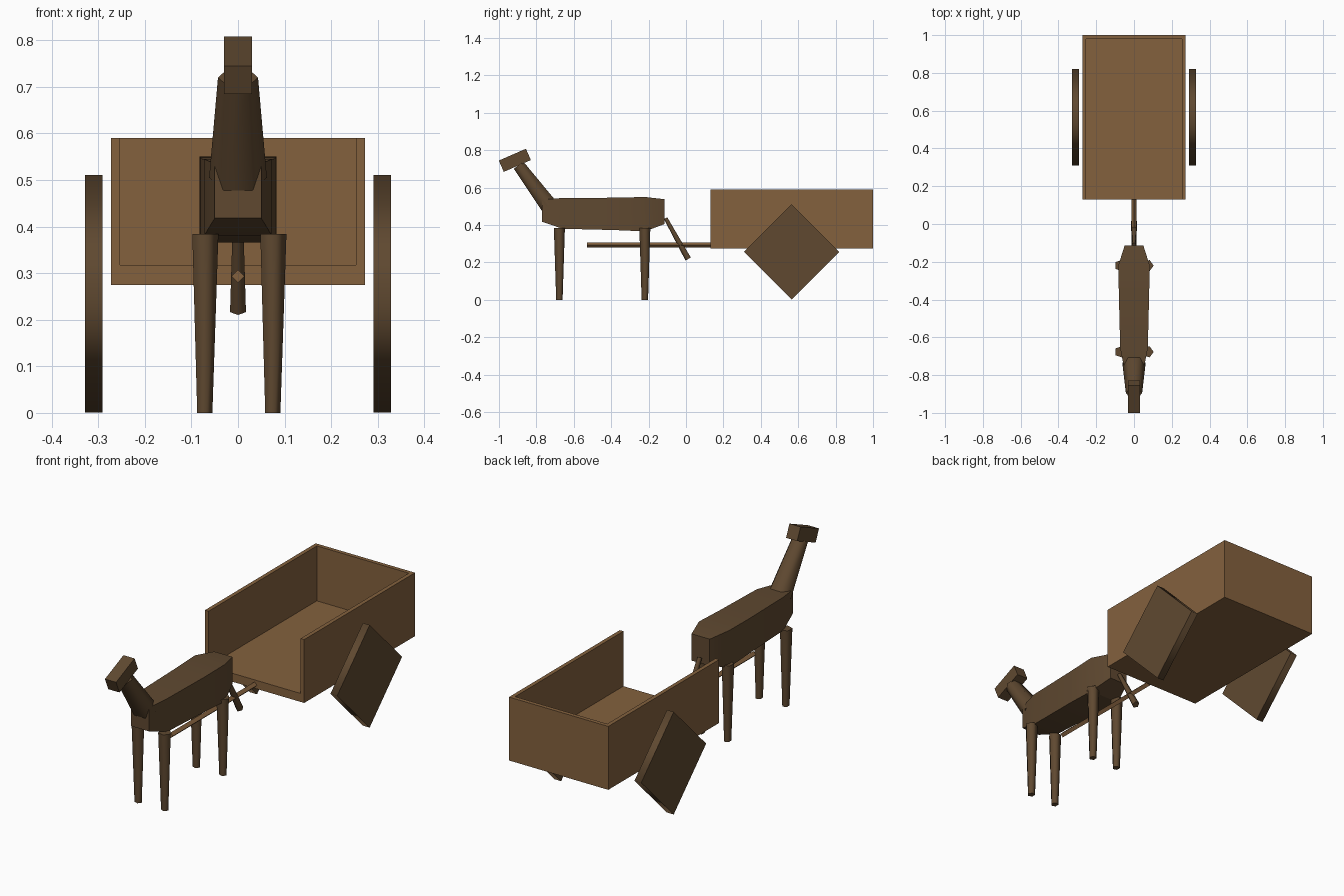
import bpy
import bmesh
import math
from mathutils import Vector, Matrix

if "Cube" in bpy.data.objects:
    bpy.data.objects.remove(bpy.data.objects["Cube"], do_unlink=True)


def material(name, rgb):
    m = bpy.data.materials.new(name)
    m.use_nodes = True
    m.diffuse_color = (*rgb, 1)
    m.node_tree.nodes["Principled BSDF"].inputs["Base Color"].default_value = (*rgb, 1)
    return m


light_wood = material("light wood", (0.23, 0.12, 0.048))
dark_brown = material("dark brown", (0.115, 0.066, 0.03))


def finish(name, bm, mat):
    bmesh.ops.recalc_face_normals(bm, faces=bm.faces)
    mesh = bpy.data.meshes.new(name)
    bm.to_mesh(mesh)
    bm.free()
    mesh.materials.append(mat)
    obj = bpy.data.objects.new(name, mesh)
    bpy.context.collection.objects.link(obj)
    return obj


def loft(name, rings, mat, smooth=False):
    """Skin a list of rings and close both ends with flat caps."""
    bm = bmesh.new()
    loops = [[bm.verts.new(p) for p in ring] for ring in rings]
    n = len(loops[0])
    for a, b in zip(loops, loops[1:]):
        for i in range(n):
            j = (i + 1) % n
            bm.faces.new((a[i], a[j], b[j], b[i])).smooth = smooth
    bm.faces.new(loops[0])
    bm.faces.new(loops[-1])
    return finish(name, bm, mat)


def rod(name, start, end, r0, r1, sides, mat, u=(1, 0, 0), depth=1.0, smooth=True):
    """Tapered prism from start to end with one corner along u."""
    start, end, u = Vector(start), Vector(end), Vector(u).normalized()
    v = (end - start).normalized().cross(u) * depth
    turns = [math.tau * i / sides for i in range(sides)]
    rings = [[c + r * (math.cos(t) * u + math.sin(t) * v) for t in turns]
             for c, r in ((start, r0), (end, r1))]
    return loft(name, rings, mat, smooth)


def box(name, centre, size, mat, tilt=0.0):
    bm = bmesh.new()
    place = (Matrix.Translation(centre) @ Matrix.Rotation(tilt, 4, "X")
             @ Matrix.Diagonal((*size, 1)))
    bmesh.ops.create_cube(bm, size=1, matrix=place)
    return finish(name, bm, mat)


# Cart: floor, side walls and back wall, open towards the animal
box("cart_floor", (0, 0.565, 0.296), (0.546, 0.87, 0.042), light_wood)
box("cart_back_wall", (0, 0.99, 0.4535), (0.506, 0.02, 0.273), light_wood)
for side, s in (("left", 1), ("right", -1)):
    box(f"cart_{side}_wall", (s * 0.263, 0.565, 0.4535), (0.02, 0.87, 0.273), light_wood)
    rod(f"{side}_wheel", (s * 0.291, 0.565, 0.256), (s * 0.328, 0.565, 0.256),
        0.255, 0.255, 4, dark_brown, u=(0, 1, 0))

# Drawbar
rod("drawbar", (0, 0.13, 0.293), (0, -0.53, 0.293), 0.014, 0.014, 4, light_wood, smooth=False)

# Body: stations of y, half width, underside and back height
stations = [(-0.77, 0.05, 0.418, 0.535), (-0.66, 0.073, 0.38, 0.545),
            (-0.38, 0.08, 0.373, 0.546), (-0.22, 0.083, 0.366, 0.55),
            (-0.115, 0.05, 0.405, 0.538)]
body = loft("body", [[(-w, y, lo), (w, y, lo), (w, y, hi), (-w, y, hi)]
                     for y, w, lo, hi in stations], dark_brown, smooth=True)
body.data.set_sharp_from_angle(angle=math.radians(20))

# Neck and head
rod("neck", (0, -0.735, 0.505), (0, -0.895, 0.72), 0.062, 0.043, 6, dark_brown, depth=0.85)
box("head", (0, -0.915, 0.746), (0.061, 0.158, 0.066), dark_brown, math.radians(23.5))

# Legs
for end, y in (("front", -0.677), ("rear", -0.22)):
    for side, x in (("left", 0.073), ("right", -0.073)):
        rod(f"{end}_{side}_leg", (x, y, 0.384), (x, y, 0), 0.031, 0.018, 5, dark_brown)

# Tail
rod("tail", (0, -0.108, 0.437), (0, 0.013, 0.219), 0.011, 0.018, 5, dark_brown,
    u=(0, -0.875, -0.486))
